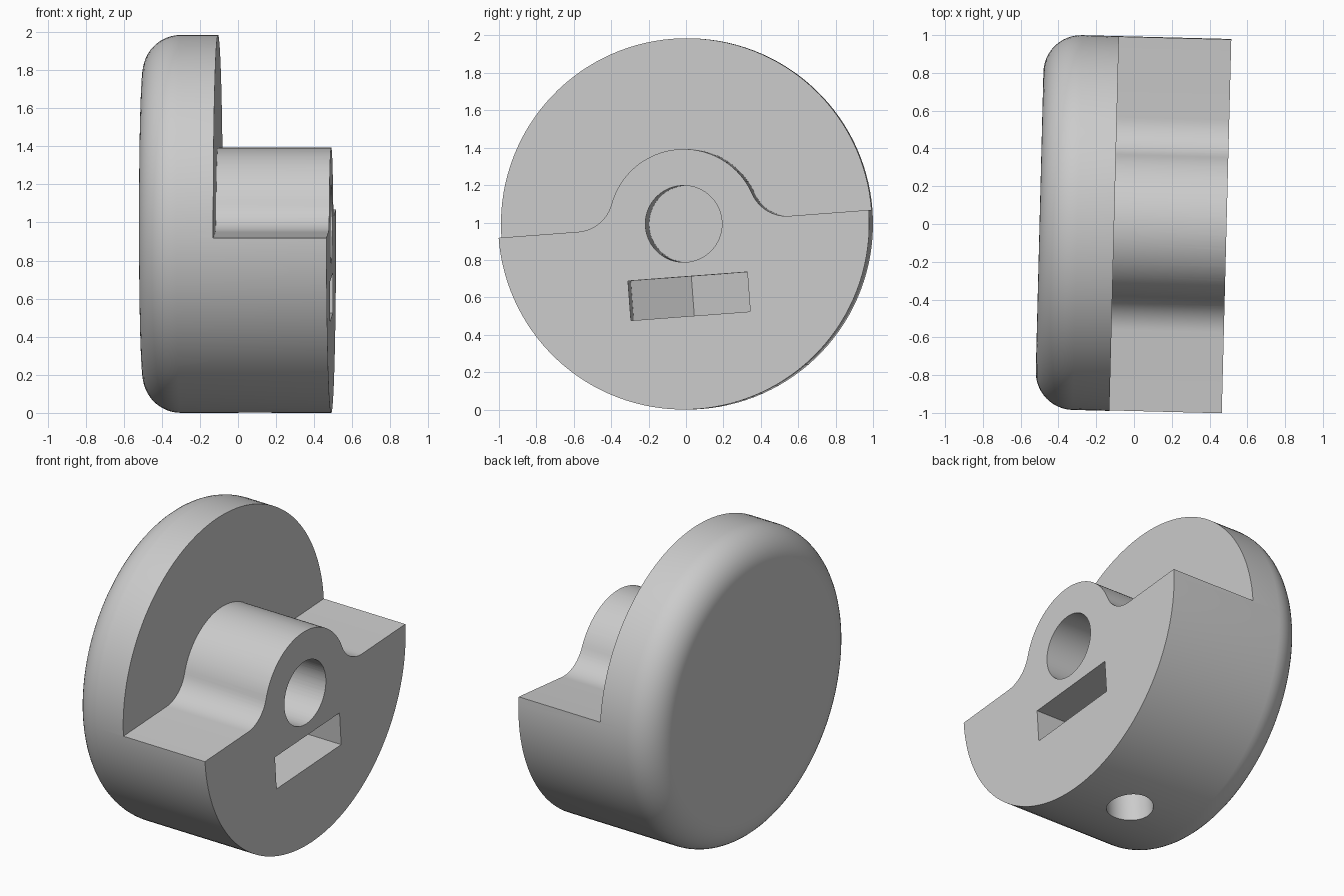
import bpy, bmesh
from math import sin, cos, tan, pi, radians, sqrt, atan2
from mathutils import Matrix, Vector

if "Cube" in bpy.data.objects:
    bpy.data.objects.remove(bpy.data.objects["Cube"])

R = 0.9925                        # knob radius
BACK, STEP, FRONT = -0.5, -0.105, 0.49
ROUND = 0.2                       # rounded back rim
BOSS, FILLET = 0.4, 0.2           # hub and its blend into the flat
BORE, BORE_END = 0.205, -0.31
SLOT_W, SLOT_H, SLOT_Z, TIP = 0.64, 0.212, -0.388, -0.29
SCREW, SCREW_X = 0.138, 0.09

grey = bpy.data.materials.new("plain_grey")
grey.use_nodes = True
colour = (0.6, 0.6, 0.6, 1)
grey.diffuse_color = colour
grey.node_tree.nodes["Principled BSDF"].inputs["Base Color"].default_value = colour


def make(name, bm):
    bmesh.ops.recalc_face_normals(bm, faces=bm.faces)
    mesh = bpy.data.meshes.new(name)
    bm.to_mesh(mesh)
    bm.free()
    mesh.materials.append(grey)
    obj = bpy.data.objects.new(name, mesh)
    bpy.context.collection.objects.link(obj)
    return obj


def prism(name, points, offset):
    """Extrude a closed outline by an offset."""
    bm = bmesh.new()
    face = bm.faces.new([bm.verts.new(p) for p in points])
    ext = bmesh.ops.extrude_face_region(bm, geom=[face])
    moved = [g for g in ext["geom"] if isinstance(g, bmesh.types.BMVert)]
    bmesh.ops.translate(bm, verts=moved, vec=offset)
    return make(name, bm)


def arc(cx, cy, r, a, b, n):
    return [(cx + r * cos(a + (b - a) * i / n), cy + r * sin(a + (b - a) * i / n))
            for i in range(n + 1)]


# Turned body with rounded back rim
rim = arc(BACK + ROUND, R - ROUND, ROUND, pi, pi / 2, 12)
profile = [(BACK, 0)] + rim + [(FRONT, R), (FRONT, 0)]
bm = bmesh.new()
verts = [bm.verts.new((x, 0, r)) for x, r in profile]
edges = [bm.edges.new(pair) for pair in zip(verts, verts[1:])]
bmesh.ops.spin(bm, geom=verts + edges, cent=(0, 0, 0), axis=(1, 0, 0),
               angle=2 * pi, steps=128, use_duplicate=False)
bmesh.ops.remove_doubles(bm, verts=bm.verts, dist=1e-4)
body = make("knob_body", bm)

# Upper half cut away around the hub
c = sqrt((BOSS + FILLET) ** 2 - FILLET ** 2)
t = atan2(FILLET, c)
left = arc(-c, FILLET, FILLET, -pi / 2, -t, 12)
hub = arc(0, 0, BOSS, pi - t, t, 40)[1:-1]
right = [(-y, z) for y, z in reversed(left)]
outline = [(-1.2, 0)] + left + hub + right + [(1.2, 0), (1.2, 1.2), (-1.2, 1.2)]
half_cut = prism("half_cut", [(STEP, y, z) for y, z in outline], (1, 0, 0))

# Blind shaft bore
circle = arc(0, 0, BORE, 0, 2 * pi, 64)[:-1]
bore_cut = prism("bore_cut", [(BORE_END, y, z) for y, z in circle], (1, 0, 0))

# Nut slot with a pointed end
w = SLOT_W / 2
shoulder = TIP + w * tan(radians(30))
low = SLOT_Z - SLOT_H / 2
slot = [(1, -w), (shoulder, -w), (TIP, 0), (shoulder, w), (1, w)]
slot_cut = prism("slot_cut", [(x, y, low) for x, y in slot], (0, 0, SLOT_H))

# Set screw hole from the rim into the bore
ring = arc(SCREW_X, 0, SCREW, 0, 2 * pi, 48)[:-1]
screw_cut = prism("screw_cut", [(x, y, -1.2) for x, y in ring], (0, 0, 1.15))

bpy.ops.object.select_all(action="DESELECT")
body.select_set(True)
bpy.context.view_layer.objects.active = body
for cutter in (half_cut, bore_cut, slot_cut, screw_cut):
    cutter.hide_render = True
    mod = body.modifiers.new(cutter.name, "BOOLEAN")
    mod.operation = "DIFFERENCE"
    mod.solver = "EXACT"
    mod.object = cutter
    bpy.ops.object.modifier_apply(modifier=mod.name)
    bpy.data.objects.remove(cutter)

# Slight turn and roll of the whole knob
body.data.transform(Matrix.Translation((0, 0, R))
                    @ Matrix.Rotation(radians(-1.46), 4, "Z")
                    @ Matrix.Rotation(radians(4.3), 4, "X"))
bpy.ops.object.shade_smooth_by_angle(angle=radians(25))
